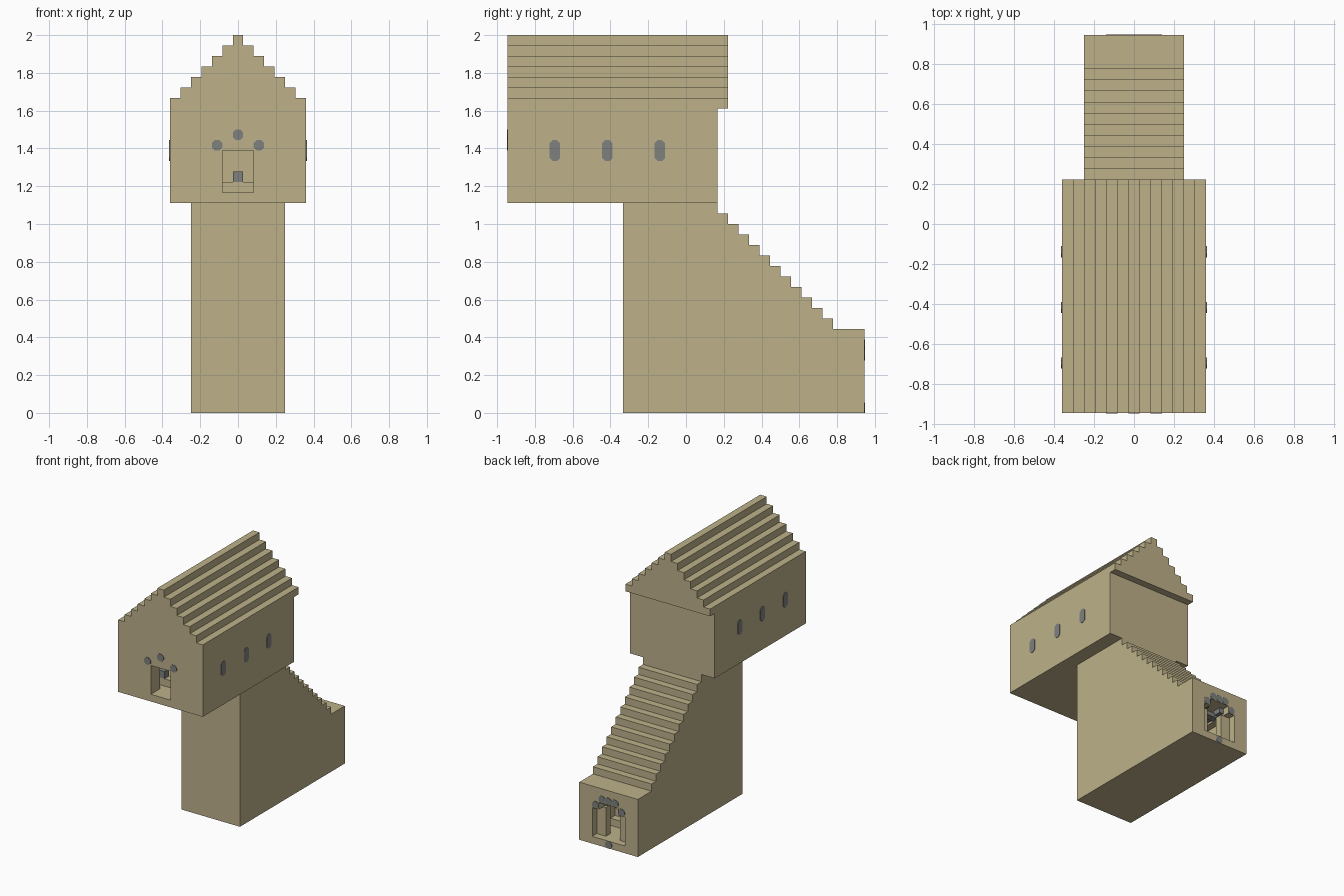
import bpy
import bmesh
from mathutils import Vector

U = 2 / 36  # one building block

cube = bpy.data.objects.get("Cube")
if cube:
    bpy.data.objects.remove(cube, do_unlink=True)


def material(name, rgb):
    mat = bpy.data.materials.new(name)
    mat.use_nodes = True
    mat.diffuse_color = (*rgb, 1)
    mat.node_tree.nodes["Principled BSDF"].inputs["Base Color"].default_value = (*rgb, 1)
    return mat


SAND = material("sandstone", (0.51, 0.44, 0.255))
GREY = material("grey_stone", (0.21, 0.22, 0.21))


def prism(name, profile, axis, start, end, mat=SAND):
    """Extrude an outline given in blocks along the x or y axis."""
    bm = bmesh.new()
    place = {"x": lambda a, b: (start, a, b), "y": lambda a, b: (a, start, b)}[axis]
    face = bm.faces.new([bm.verts.new(Vector(place(*p)) * U) for p in profile])
    grown = bmesh.ops.extrude_face_region(bm, geom=[face])["geom"]
    shift = Vector((1, 0, 0) if axis == "x" else (0, 1, 0)) * (end - start) * U
    bmesh.ops.translate(bm, vec=shift, verts=[v for v in grown if isinstance(v, bmesh.types.BMVert)])
    bmesh.ops.recalc_face_normals(bm, faces=bm.faces)
    mesh = bpy.data.meshes.new(name)
    bm.to_mesh(mesh)
    bm.free()
    mesh.materials.append(mat)
    obj = bpy.data.objects.new(name, mesh)
    bpy.context.collection.objects.link(obj)
    return obj


def box(name, x0, x1, y0, y1, z0, z1, mat=SAND):
    return prism(name, [(x0, z0), (x1, z0), (x1, z1), (x0, z1)], "y", y0, y1, mat)


def octagon(a, b, half_height=0.5):
    """Outline one block wide with its corners cut off."""
    w, h, c = 0.5, half_height, 0.29
    return [(a - w, b - h + c), (a - w + c, b - h), (a + w - c, b - h), (a + w, b - h + c),
            (a + w, b + h - c), (a + w - c, b + h), (a - w + c, b + h), (a - w, b + h - c)]


def carve(obj, cutter):
    mod = obj.modifiers.new("carve", "BOOLEAN")
    mod.operation = "DIFFERENCE"
    mod.solver = "EXACT"
    mod.object = cutter
    cutter.hide_render = True
    bpy.context.view_layer.objects.active = obj
    bpy.ops.object.modifier_apply(modifier=mod.name)
    bpy.data.objects.remove(cutter, do_unlink=True)


# Tower with the outside staircase running down its back
outline = [(-6, 0), (17, 0), (17, 8), (14, 8)]
for i in range(11):
    outline += [(14 - i, 9 + i), (13 - i, 9 + i)]
outline += [(3, 20), (-6, 20)]
tower = prism("stair_tower", outline, "x", -4.5, 4.5)

# Rear doorway with a raised arch
arch = [(-2.5, 1), (2.5, 1), (2.5, 5), (1.5, 5), (1.5, 6), (-1.5, 6), (-1.5, 5), (-2.5, 5)]
carve(tower, prism("doorway_cutter", arch, "y", 9, 18))

# Upper hall with a front doorway and a hollow room
hall = box("upper_hall", -6.5, 6.5, -17, 3, 20, 29)
carve(hall, box("room_cutter", -5.5, 5.5, -15, 2, 21, 28.5))
carve(hall, box("entry_cutter", -1.5, 1.5, -18, -14.5, 21, 25))

# Stepped gable roof
right = [(6.5, 29), (6.5, 30)]
for i in range(6):
    right += [(5.5 - i, 30 + i), (5.5 - i, 31 + i)]
roof = prism("stepped_roof", right + [(-x, z) for x, z in reversed(right)], "y", -17, 4)

# Round stones above the front doorway
for i, (x, z) in enumerate([(-2, 25.5), (0, 26.5), (2, 25.5)]):
    prism(f"front_stone_{i}", octagon(x, z), "y", -17.06, -16.9, GREY)

# Three narrow windows along each side
for side, name in ((-1, "right"), (1, "left")):
    for i in range(3):
        prism(f"{name}_window_{i}", octagon(-12.5 + 5 * i, 25, 1), "x",
              side * 6.45, side * 6.56, GREY)

# Round stones around the rear doorway, and one in its threshold
for i, (x, z) in enumerate([(-2, 5.5), (-1, 6.5), (0, 6.5), (1, 6.5), (2, 5.5), (0, 0.5)]):
    prism(f"rear_stone_{i}", octagon(x, z), "y", 16.9, 17.06, GREY)

# Rear passage: pillars, beams and inner steps
for side in (-1, 1):
    box("passage_pillar", side * 1.1, side * 2.5, 15, 16, 1, 5)
    box("passage_beam", side * 0.9, side * 1.5, 12, 16, 5.3, 6, GREY)
box("passage_crossbeam", -1.5, 1.5, 14, 15, 5, 5.6, GREY)
for i in range(4):
    box(f"inner_step_{i}", -2.5, 2.5, 9, 13 - i, 1 + i, 2 + i)

# Ledge inside the hall with small stones on it
box("hall_ledge", -3.5, 3.5, -14, -13, 21, 22)
for x in (-2, 0, 2):
    box("ledge_stone", x - 0.5, x + 0.5, -14, -13, 22, 22.5 + 0.5, GREY)
